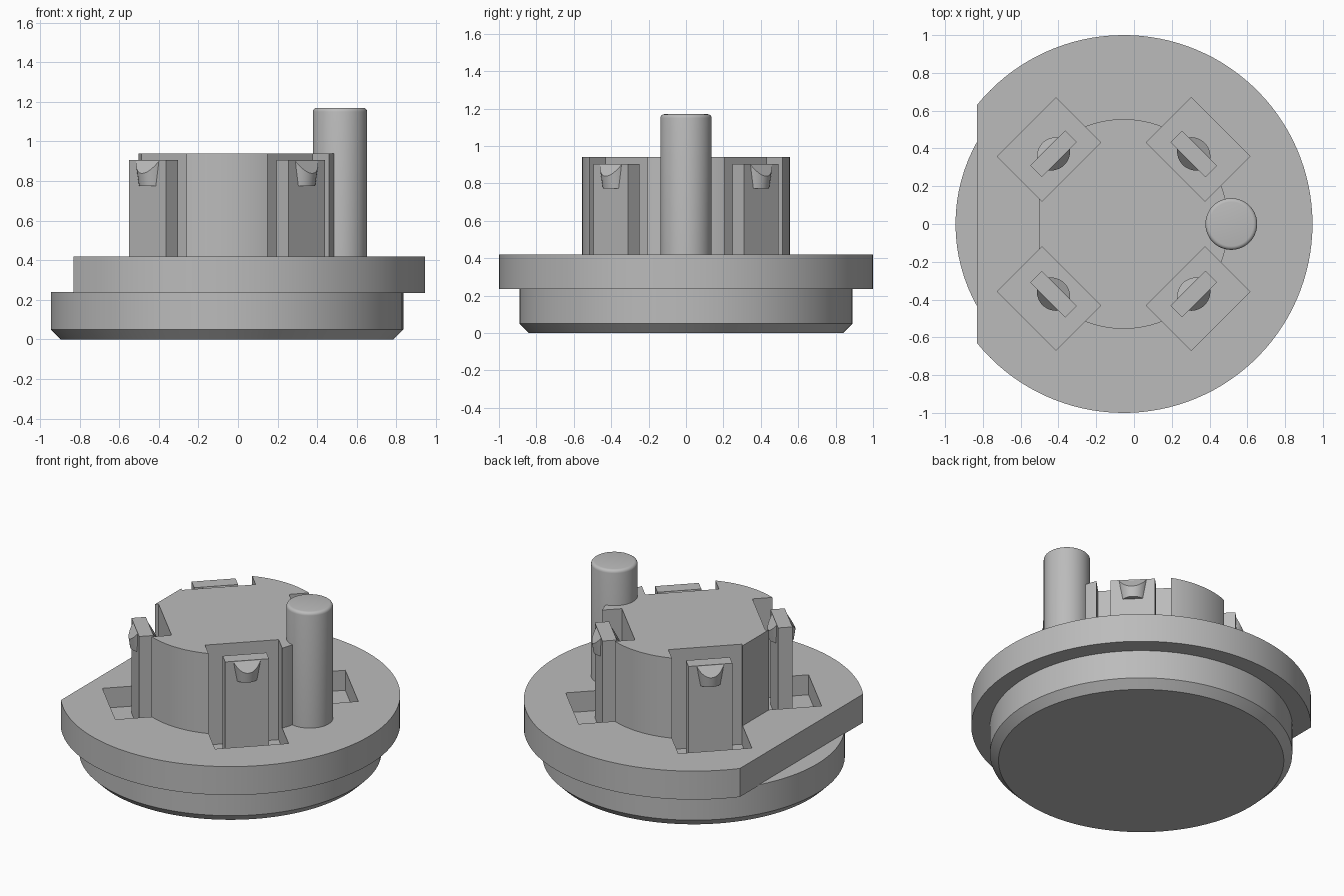
import bpy
import bmesh
from math import acos, cos, sin, pi, radians
from mathutils import Matrix, Vector

if "Cube" in bpy.data.objects:
    bpy.data.objects.remove(bpy.data.objects["Cube"], do_unlink=True)

AXIS_X = -0.055       # centre line of the round body
DIAGONALS = [radians(45 + 90 * i) for i in range(4)]

grey = bpy.data.materials.new("plain grey")
grey.use_nodes = True
grey.diffuse_color = (0.5, 0.5, 0.5, 1)
grey.node_tree.nodes["Principled BSDF"].inputs["Base Color"].default_value = (0.5, 0.5, 0.5, 1)


def finish(name, bm):
    bmesh.ops.recalc_face_normals(bm, faces=bm.faces[:])
    mesh = bpy.data.meshes.new(name)
    bm.to_mesh(mesh)
    bm.free()
    mesh.materials.append(grey)
    smooth(mesh)
    obj = bpy.data.objects.new(name, mesh)
    bpy.context.collection.objects.link(obj)
    return obj


def smooth(mesh):
    mesh.shade_smooth()
    mesh.set_sharp_from_angle(angle=radians(30))


def turned(name, profile, x=AXIS_X, flat=None, segments=96):
    """Stack of rings (radius, z); a flat cuts the -x side at that distance."""
    bm = bmesh.new()
    rings = []
    for r, z in profile:
        if flat is None:
            angles = [2 * pi * i / segments for i in range(segments)]
        else:
            a = acos(-flat / r)
            angles = [-a + 2 * a * i / segments for i in range(segments + 1)]
        rings.append([bm.verts.new((x + r * cos(t), r * sin(t), z)) for t in angles])
    for low, high in zip(rings, rings[1:]):
        for i in range(len(low)):
            bm.faces.new((low[i - 1], low[i], high[i], high[i - 1]))
    bm.faces.new(rings[0])
    bm.faces.new(rings[-1])
    return finish(name, bm)


def add_box(bm, lo, hi, matrix):
    lo, hi = Vector(lo), Vector(hi)
    place = matrix @ Matrix.Translation((lo + hi) / 2) @ Matrix.Diagonal((*(hi - lo), 1))
    bmesh.ops.create_cube(bm, size=1, matrix=place)


def diagonal_frame(angle):
    """Local x points outwards from the body axis."""
    return Matrix.Translation((AXIS_X, 0, 0)) @ Matrix.Rotation(angle, 4, "Z")


# Round body parts
turned("lower_disc", [(0.84, 0), (0.89, 0.05), (0.89, 0.24)])
plate = turned("upper_plate", [(1, 0.235), (1, 0.42)], flat=0.775)
hub = turned("hub", [(0.555, 0.4), (0.555, 0.94)], flat=0.447)

# Locating pin with a rounded top edge
rim = [(0.117 + 0.02 * cos(t), 1.15 + 0.02 * sin(t)) for t in (i * pi / 8 for i in range(5))]
turned("locating_pin", [(0.137, 0.4)] + rim, x=0.515, segments=48)

# Four pockets cut through the hub and into the plate
bm = bmesh.new()
for angle in DIAGONALS:
    add_box(bm, (0.39, -0.22, 0.29), (0.726, 0.22, 1.1), diagonal_frame(angle))
cutter = finish("pocket_cutter", bm)
cutter.hide_render = True
for part in (plate, hub):
    cut = part.modifiers.new("pockets", "BOOLEAN")
    cut.operation = "DIFFERENCE"
    cut.solver = "EXACT"
    cut.object = cutter
    bpy.context.view_layer.update()
    graph = bpy.context.evaluated_depsgraph_get()
    mesh = bpy.data.meshes.new_from_object(part.evaluated_get(graph))
    part.modifiers.clear()
    part.data = mesh
    smooth(mesh)
bpy.data.objects.remove(cutter, do_unlink=True)

# Snap arms and their tapered catches
ARM_R, ARM_HALF, ARM_TOP = 0.525, 0.043, 0.905
for number, angle in enumerate(DIAGONALS, 1):
    frame = diagonal_frame(angle)
    bm = bmesh.new()
    add_box(bm, (ARM_R - ARM_HALF, -0.131, 0.28), (ARM_R + ARM_HALF, 0.131, ARM_TOP), frame)
    finish(f"snap_arm_{number}", bm)

    bm = bmesh.new()
    bmesh.ops.create_cone(bm, cap_ends=True, segments=48, radius1=0.073, radius2=0.092,
                          depth=0.13, matrix=Matrix.Translation((0, 0, 0.839)))
    for side in (-1, 1):
        bmesh.ops.bisect_plane(bm, geom=bm.verts[:] + bm.edges[:] + bm.faces[:],
                               plane_co=(side * ARM_HALF, 0, 0.9),
                               plane_no=(side * 0.07, 0, 0.045), clear_outer=True)
        bmesh.ops.holes_fill(bm, edges=[e for e in bm.edges if e.is_boundary])
    bm.transform(frame @ Matrix.Translation((ARM_R, 0, 0)))
    finish(f"snap_catch_{number}", bm)
